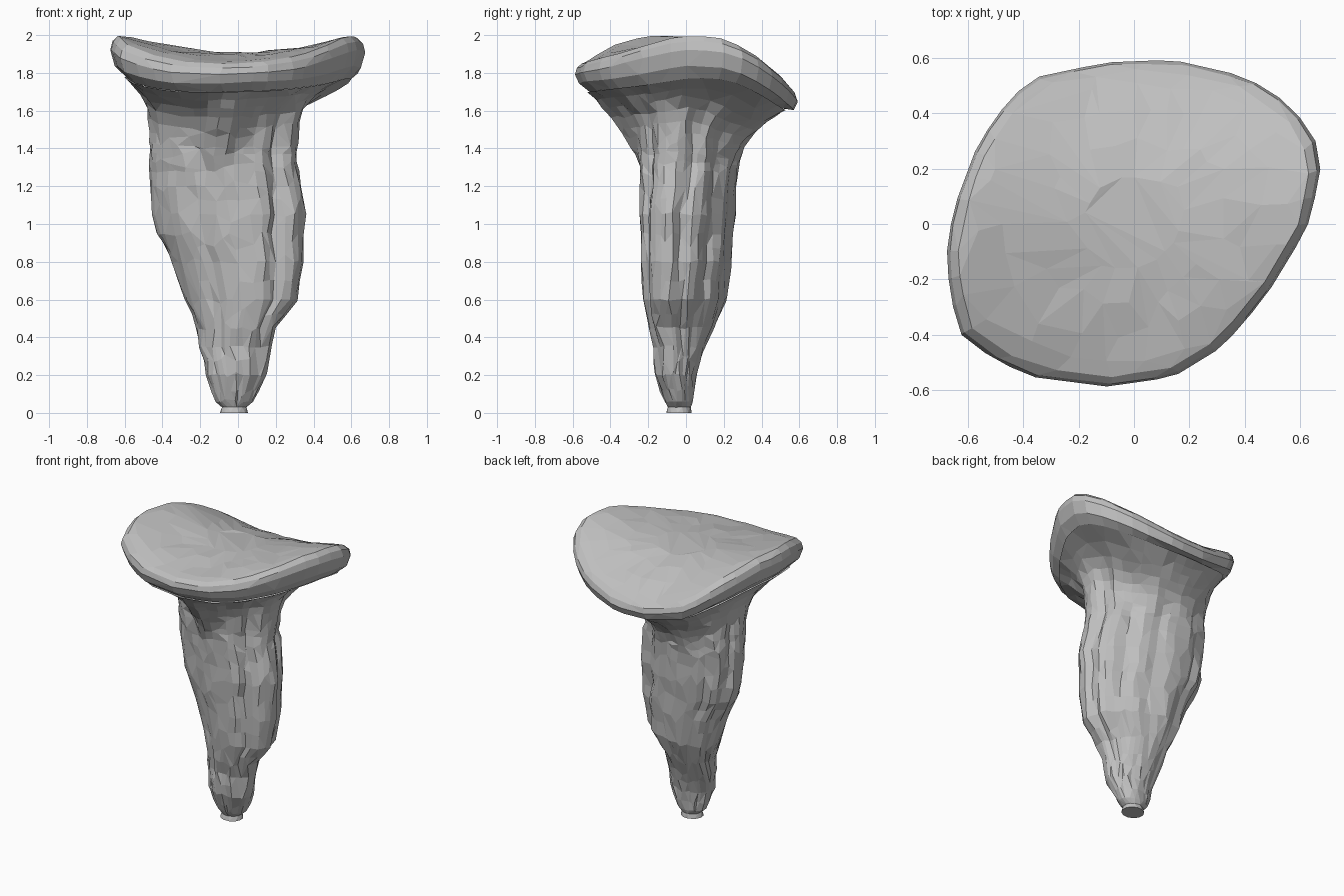
import bpy, bmesh, math, random
from math import sin, cos, pi, exp

if "Cube" in bpy.data.objects:
    bpy.data.objects.remove(bpy.data.objects["Cube"])

random.seed(4)
N = 44

# cap outline seen from above
RIM = [(.14, .59), (-.1, .58), (-.34, .53), (-.44, .46), (-.56, .29), (-.65, .05), (-.675, -.12),
       (-.66, -.25), (-.63, -.39), (-.5, -.49), (-.36, -.55), (-.1, -.585), (.14, -.55), (.32, -.44),
       (.48, -.25), (.62, -.02), (.672, .18), (.65, .31), (.56, .43), (.4, .53)]
# stem extents: z, left, right, front, back
STEM = [(0, -.095, .052, -.105, .03), (.03, -.085, .045, -.095, .025), (.06, -.12, .08, -.11, .035),
        (.2, -.165, .15, -.165, .05), (.35, -.2, .17, -.17, .1), (.45, -.215, .2, -.2, .15),
        (.6, -.275, .31, -.225, .21), (.8, -.345, .345, -.235, .235), (.95, -.425, .345, -.24, .25),
        (1.05, -.45, .36, -.24, .26), (1.2, -.46, .335, -.24, .265), (1.32, -.465, .31, -.245, .28)]
# vertical grooves: angle, depth
GROOVES = [(-1.95, .06), (-.8, .13), (.3, .10), (.8, .12), (1.5, .07), (2.2, .07), (2.85, .07)]


def adiff(a, b):
    return (a - b + pi) % (2 * pi) - pi


def rim_point(a):
    """Where a ray at angle a leaves the cap outline."""
    dx, dy = cos(a), sin(a)
    for i, (x0, y0) in enumerate(RIM):
        x1, y1 = RIM[(i + 1) % len(RIM)]
        ex, ey = x1 - x0, y1 - y0
        den = dx * ey - dy * ex
        if abs(den) < 1e-9:
            continue
        t = (x0 * ey - y0 * ex) / den
        u = (x0 * dy - y0 * dx) / den
        if t > 0 and -1e-6 <= u <= 1 + 1e-6:
            return dx * t * 1.007, dy * t * 1.007
    return dx * .6, dy * .6


def cap_z(x, y):
    """Saddle: sides high, front a little low, back lowest."""
    v = (y / .56) ** 2
    if y > 0:
        return 1.91 + .09 * (x / .6) ** 2 - .2 * v
    return 1.91 + .09 * (x / .6) ** 2 * (1 - .5 * v) - .06 * v


def extents(z):
    for a, b in zip(STEM, STEM[1:]):
        if z <= b[0]:
            t = (z - a[0]) / (b[0] - a[0])
            return [p + (q - p) * t for p, q in zip(a[1:], b[1:])]
    return STEM[-1][1:]


def stem_point(a, z):
    """Slanted oval section, right side leaning forward, with grooves."""
    l, r, f, b = extents(z)
    amp = min(1, max(0, (z - .08) / .4))
    k = 1.01
    for ga, d in GROOVES:
        w = adiff(a, ga + .1 * sin(3.5 * z + ga * 5))
        k *= 1 - amp * d * exp(-(w / .15) ** 2)
    lean = .33 * amp if z < 1 else .33 - .1 * min(1, (z - 1) / .4)
    return ((l + r) / 2 + (r - l) / 2 * cos(a) * k,
            (f + b) / 2 + (b - f) / 2 * sin(a - lean) * k)


ANG = [2 * pi * i / N for i in range(N)]
RIMP = [rim_point(a) for a in ANG]


def rim_low(i, s=.89):
    """Underside edge of the cap."""
    x, y = RIMP[i][0] * s, RIMP[i][1] * s
    c, sn = cos(ANG[i]) ** 2, sin(ANG[i])
    return x, y, cap_z(x, y) - .13 - .09 * c - (.03 * sn * sn if sn < 0 else 0)


def loft(name, rings, mat, jitter, ratio, close_start, close_end):
    bm = bmesh.new()
    vr = []
    for k, ring in enumerate(rings):
        j = jitter if 2 < k < len(rings) - 1 else 0
        vr.append([bm.verts.new([c + random.uniform(-j, j) for c in p]) for p in ring])
    for a, b in zip(vr, vr[1:]):
        for i in range(N):
            n = (i + 1) % N
            bm.faces.new((a[i], a[n], b[n], b[i]))
    if close_start:
        bm.faces.new(vr[0][::-1])
    if close_end:
        bm.faces.new(vr[-1])
    bmesh.ops.triangulate(bm, faces=[f for f in bm.faces if len(f.verts) > 4])
    me = bpy.data.meshes.new(name)
    bm.to_mesh(me)
    bm.free()
    me.materials.append(mat)
    ob = bpy.data.objects.new(name, me)
    bpy.context.collection.objects.link(ob)
    # irregular facets
    mod = ob.modifiers.new("facets", 'DECIMATE')
    mod.ratio = ratio


grey = bpy.data.materials.new("plain grey")
grey.diffuse_color = (.52, .52, .52, 1)
grey.use_nodes = True
grey.node_tree.nodes["Principled BSDF"].inputs["Base Color"].default_value = grey.diffuse_color

# stem with flare that meets the cap rim
zs = [0, .03, .06, .12, .2, .28, .35, .45, .52, .6, .7, .8, .88, .95, 1.05, 1.13, 1.2, 1.28]
rings = [[(*stem_point(a, z), z) for a in ANG] for z in zs]
Z0 = 1.28
for g in (.1, .2, .3, .42, .55, .68, .8, .9, 1):
    ring = []
    for i, a in enumerate(ANG):
        lx, ly, lz = rim_low(i)
        z = Z0 + (lz - Z0) * g
        sx, sy = stem_point(a, z)
        # power of the flare: late at the sides, early at front and back
        p = 2.1 + 2.8 * cos(a) ** 2
        p -= .8 * exp(-(adiff(a, -1.65) / .25) ** 2)     # wedge under the front
        p += 2.2 * exp(-(adiff(a, -2.2) / .28) ** 2)     # hollow beside it
        p += 1.2 * exp(-(adiff(a, -1.1) / .25) ** 2)
        f = g ** p
        ring.append((sx + (lx - sx) * f, sy + (ly - sy) * f, z))
    rings.append(ring)
loft("stem", rings, grey, .007, .65, True, False)

# cap: open underneath, rounded rim and saddle-shaped top
cap = [[rim_low(i, .87) for i in range(N)]]
# scale, drop at front and back, extra drop at the sides
for s, drop, side in ((.965, .105, .06), (1, .06, .02), (.985, .025, .01), (.94, .003, .003),
                      (.86, 0, 0), (.7, 0, 0), (.5, 0, 0), (.28, 0, 0)):
    ring = []
    for i, (x, y) in enumerate(RIMP):
        m = min(s, .95)
        z = min(2.0, cap_z(x * m, y * m)) - drop - side * cos(ANG[i]) ** 2
        ring.append((x * s, y * s, min(2.0, z + .004 * sin(5 * ANG[i] + 9 * s))))
    cap.append(ring)
loft("cap", cap, grey, .003, .6, False, True)
